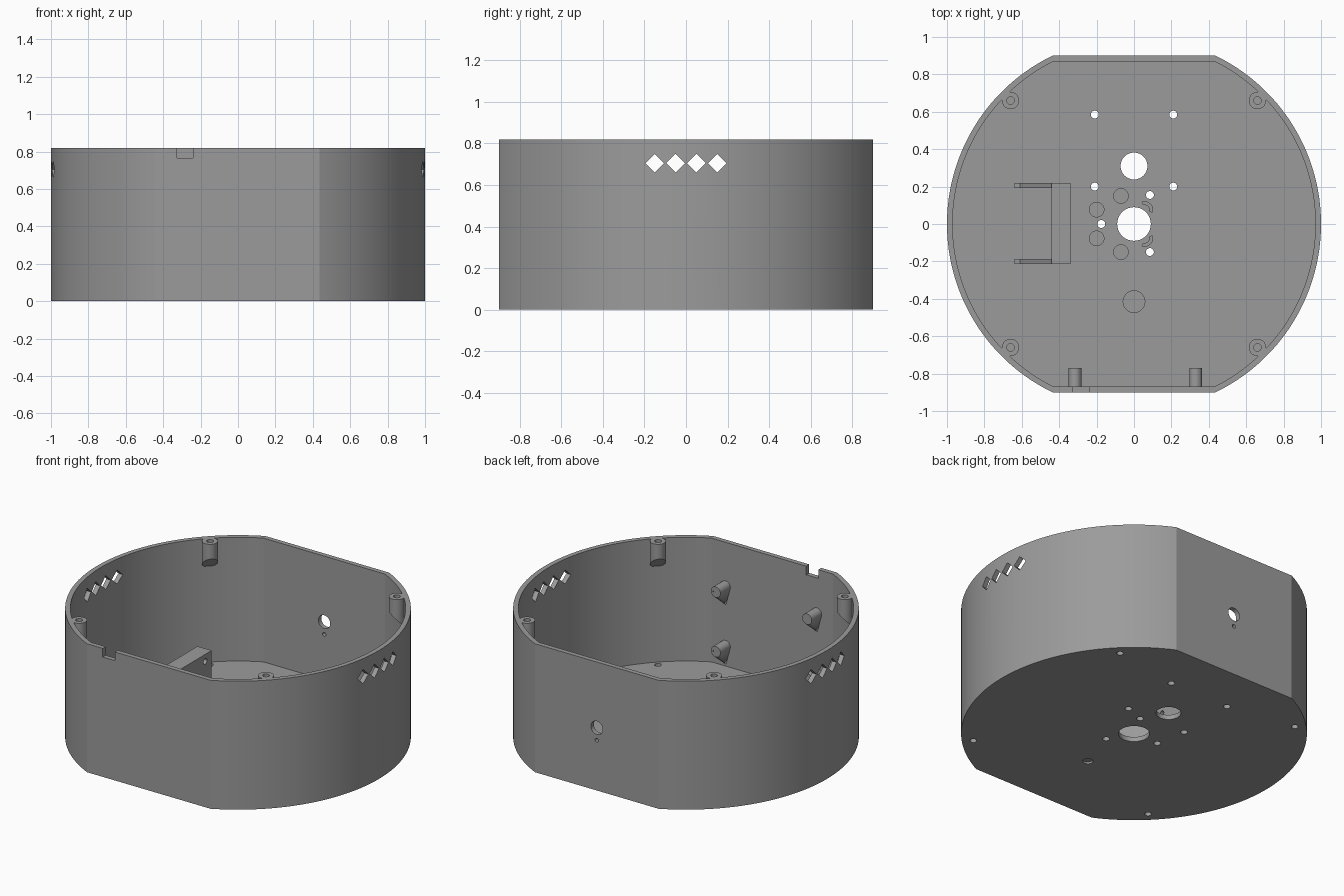
import bpy, bmesh, math
from mathutils import Vector, Matrix

if "Cube" in bpy.data.objects:
    bpy.data.objects.remove(bpy.data.objects["Cube"], do_unlink=True)

HEIGHT, WALL, FLOOR = 0.82, 0.03, 0.03
FLAT_Y = 0.9          # half depth to the flat sides

grey = bpy.data.materials.new("plain_grey")
grey.use_nodes = True
grey.diffuse_color = (0.33, 0.33, 0.33, 1)
grey.node_tree.nodes["Principled BSDF"].inputs["Base Color"].default_value = grey.diffuse_color


def circle(x, y, r, n=32):
    return [(x + r * math.cos(math.tau * i / n), y + r * math.sin(math.tau * i / n)) for i in range(n)]


def rect(x0, x1, y0, y1):
    return [(x0, y0), (x1, y0), (x1, y1), (x0, y1)]


def truncated_circle(r, flat, n=64):
    a = math.asin(flat / r)
    right = [(r * math.cos(-a + 2 * a * i / n), r * math.sin(-a + 2 * a * i / n)) for i in range(n + 1)]
    return right + [(-x, -y) for x, y in right]


def prism(bm, outline, lo, hi, axis="z"):
    """Extrude an outline along an axis; x profiles use (y, z), y profiles use (x, z)."""
    place = {"z": lambda u, v, w: (u, v, w),
             "y": lambda u, v, w: (u, w, v),
             "x": lambda u, v, w: (w, u, v)}[axis]
    a = [bm.verts.new(place(u, v, lo)) for u, v in outline]
    b = [bm.verts.new(place(u, v, hi)) for u, v in outline]
    faces = [bm.faces.new(a), bm.faces.new(b)]
    for i in range(len(a)):
        j = (i + 1) % len(a)
        faces.append(bm.faces.new((a[i], a[j], b[j], b[i])))
    bmesh.ops.recalc_face_normals(bm, faces=faces)
    return a, b


def to_object(bm, name):
    mesh = bpy.data.meshes.new(name)
    bm.to_mesh(mesh)
    bm.free()
    mesh.materials.append(grey)
    obj = bpy.data.objects.new(name, mesh)
    bpy.context.collection.objects.link(obj)
    return obj


def activate(obj):
    bpy.ops.object.select_all(action="DESELECT")
    obj.select_set(True)
    bpy.context.view_layer.objects.active = obj


def cut(obj, bm):
    """Subtract a cutter mesh and discard the cutter."""
    cutter = to_object(bm, "cutter")
    cutter.hide_render = True
    mod = obj.modifiers.new("cut", "BOOLEAN")
    mod.operation, mod.solver, mod.object = "DIFFERENCE", "EXACT", cutter
    activate(obj)
    bpy.ops.object.modifier_apply(modifier=mod.name)
    bpy.data.objects.remove(cutter, do_unlink=True)


def finish(obj):
    activate(obj)
    bpy.ops.object.shade_smooth_by_angle(angle=math.radians(20))


# Round housing with flat front and back, hollowed from above
bm = bmesh.new()
prism(bm, truncated_circle(1, FLAT_Y), 0, HEIGHT)
housing = to_object(bm, "housing")
bm = bmesh.new()
prism(bm, truncated_circle(1 - WALL, FLAT_Y - WALL), FLOOR, HEIGHT + 0.1)
cut(housing, bm)

bm = bmesh.new()
# Through holes in the floor
through = [(0, 0, 0.09), (0, 0.31, 0.072), (0.085, 0.155, 0.021), (0.085, -0.15, 0.021), (-0.175, 0, 0.021)]
through += [(sx * 0.21, y, 0.021) for sx in (-1, 1) for y in (0.2, 0.585)]
through += [(sx * 0.66, sy * 0.66, 0.02) for sx in (-1, 1) for sy in (-1, 1)]
for x, y, r in through:
    prism(bm, circle(x, y, r), -0.1, FLOOR + 0.05)
# Shallow pockets around the centre bore
for sy in (-1, 1):
    for x, y in ((-0.2, 0.077), (-0.07, 0.15)):
        prism(bm, circle(x, sy * y, 0.039), FLOOR - 0.012, FLOOR + 0.05)
    arc = [math.radians(-15 + 15 * i) for i in range(9)]
    crescent = [(0.055 + r * math.cos(t), sy * (0.075 + r * math.sin(t)))
                for r, order in ((0.045, arc), (0.03, arc[::-1])) for t in order]
    prism(bm, crescent, FLOOR - 0.012, FLOOR + 0.05)
# Stepped hole: wide recess above, narrow blind recess below
prism(bm, circle(0, -0.415, 0.058), FLOOR - 0.01, FLOOR + 0.05)
prism(bm, circle(0, -0.415, 0.03), -0.1, FLOOR - 0.018)
# Diamond vents in both round sides
for sx in (-1, 1):
    for y in (-0.15, -0.05, 0.05, 0.15):
        prism(bm, circle(y, 0.705, 0.045, 4), sx * 0.9, sx * 1.1, "x")
# Socket hole and pin hole in the back, cable notch in the front rim
prism(bm, circle(0, 0.4, 0.042), 0.8, 1.0, "y")
prism(bm, circle(0, 0.32, 0.012, 16), 0.8, 1.0, "y")
prism(bm, rect(-0.325, -0.24, 0.765, HEIGHT + 0.1), -1.0, -0.8, "y")
cut(housing, bm)
finish(housing)

# Corner screw bosses, undersides sloped down to the wall
for sx, sx_name in ((-1, "right"), (1, "left")):
    for sy, sy_name in ((-1, "front"), (1, "back")):
        x, y = sx * 0.66, sy * 0.66
        outward = Vector((sx, sy)).normalized()
        bm = bmesh.new()
        low, _ = prism(bm, circle(x, y, 0.046), 0.68, HEIGHT)
        for v in low:
            v.co.z -= (v.co.xy - Vector((x, y))).dot(outward)
        boss = to_object(bm, f"{sy_name}_{sx_name}_screw_boss")
        bm = bmesh.new()
        prism(bm, circle(x, y, 0.02, 24), HEIGHT - 0.07, HEIGHT + 0.1)
        cut(boss, bm)
        finish(boss)

# Standoffs on the front wall, each with a tapered support under it
for x in (-0.315, 0.33):
    for z in (0.16, 0.54):
        bm = bmesh.new()
        prism(bm, circle(x, z, 0.034), -0.885, -0.77, "y")
        bm.verts.new((x, -0.885, z - 0.13))
        hull = bmesh.ops.convex_hull(bm, input=bm.verts[:])
        bmesh.ops.delete(bm, geom=list({g for g in hull["geom_interior"] + hull["geom_unused"]
                                        if isinstance(g, bmesh.types.BMVert)}), context="VERTS")
        bmesh.ops.recalc_face_normals(bm, faces=bm.faces[:])
        standoff = to_object(bm, "front_wall_standoff")
        bm = bmesh.new()
        prism(bm, circle(x, z, 0.017, 24), -0.84, -0.7, "y")
        cut(standoff, bm)
        finish(standoff)

# Upright mounting block with two screw holes
bm = bmesh.new()
prism(bm, rect(-0.44, -0.34, -0.215, 0.22), FLOOR - 0.01, 0.375)
block = to_object(bm, "mounting_block")
bm = bmesh.new()
for y in (-0.155, 0.155):
    prism(bm, circle(y, 0.33, 0.018, 24), -0.42, -0.3, "x")
cut(block, bm)
finish(block)

# Triangular braces behind the block
for name, y0, y1 in (("front_brace", -0.215, -0.188), ("back_brace", 0.193, 0.22)):
    bm = bmesh.new()
    side = [(-0.43, FLOOR - 0.01), (-0.64, FLOOR - 0.01), (-0.64, 0.06), (-0.61, 0.06), (-0.44, 0.36), (-0.43, 0.36)]
    prism(bm, side, y0, y1, "y")
    finish(to_object(bm, name))
